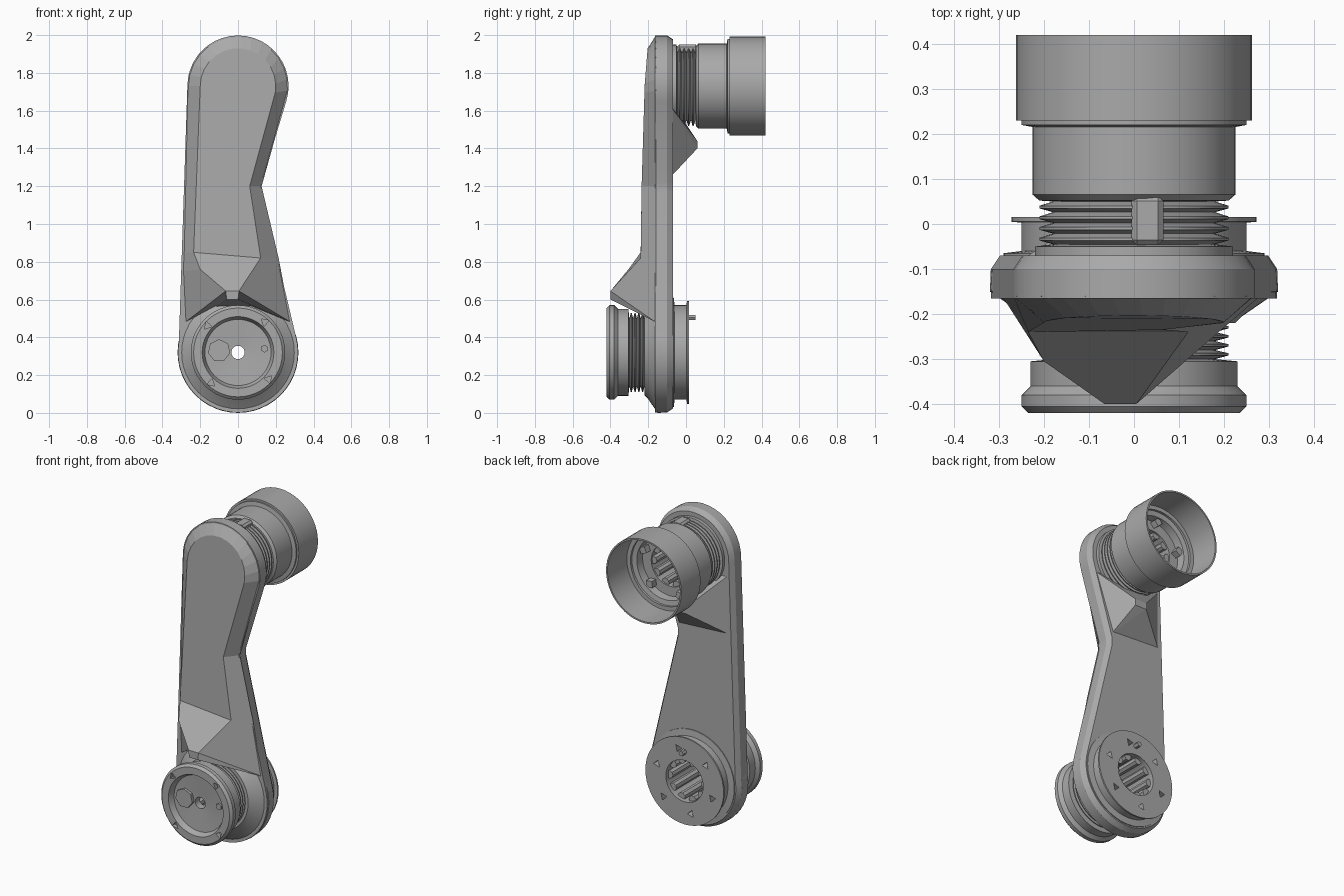
import bpy, bmesh
from math import sin, cos, pi, radians
from mathutils import Matrix, Vector

if "Cube" in bpy.data.objects:
    bpy.data.objects.remove(bpy.data.objects["Cube"])

grey = bpy.data.materials.new("matte_grey")
grey.use_nodes = True
grey.diffuse_color = (0.4, 0.4, 0.4, 1)
grey.node_tree.nodes["Principled BSDF"].inputs["Base Color"].default_value = (0.4, 0.4, 0.4, 1)

TOP_Z, LOW_Z = 1.73, 0.32


def finish(name, bm, smooth=True):
    bmesh.ops.recalc_face_normals(bm, faces=bm.faces)
    mesh = bpy.data.meshes.new(name)
    bm.to_mesh(mesh)
    bm.free()
    mesh.materials.append(grey)
    ob = bpy.data.objects.new(name, mesh)
    bpy.context.collection.objects.link(ob)
    if smooth:
        bpy.ops.object.select_all(action='DESELECT')
        bpy.context.view_layer.objects.active = ob
        ob.select_set(True)
        bpy.ops.object.shade_smooth_by_angle(angle=radians(25))
    return ob


def bridge(bm, a, b):
    for i in range(len(a)):
        j = (i + 1) % len(a)
        bm.faces.new((a[i], a[j], b[j], b[i]))


def lathe(name, profile, z, sides=48):
    """Closed (radius, y) profile turned around the y axis at height z."""
    bm = bmesh.new()
    rings = []
    for k in range(sides):
        a = 2 * pi * k / sides
        rings.append([bm.verts.new((r * cos(a), y, z + r * sin(a))) for r, y in profile])
    for k in range(sides):
        bridge(bm, rings[k], rings[(k + 1) % sides])
    return finish(name, bm)


def rods(name, z, count, dist, radius, y0, y1, sides=8, turn=0.0):
    """Ring of small prisms lying along the y axis."""
    bm = bmesh.new()
    for k in range(count):
        a = turn + 2 * pi * k / count
        place = (Matrix.Translation((dist * cos(a), (y0 + y1) / 2, z + dist * sin(a)))
                 @ Matrix.Rotation(-a, 4, 'Y') @ Matrix.Rotation(pi / 2, 4, 'X'))
        bmesh.ops.create_cone(bm, cap_ends=True, segments=sides, radius1=radius,
                              radius2=radius, depth=y1 - y0, matrix=place)
    return finish(name, bm, False)


def cut(target, cutter):
    mod = target.modifiers.new("cut", 'BOOLEAN')
    mod.operation, mod.solver, mod.object = 'DIFFERENCE', 'EXACT', cutter
    bpy.ops.object.select_all(action='DESELECT')
    bpy.context.view_layer.objects.active = target
    target.select_set(True)
    bpy.ops.object.modifier_apply(modifier=mod.name)
    bpy.data.objects.remove(cutter)


def threads(y0, y1, low=0.18, high=0.21, turns=4):
    step = (y1 - y0) / turns
    pts = [(low, y0)]
    for k in range(turns):
        pts += [(high, y0 + step * (k + 0.35)), (high, y0 + step * (k + 0.6)), (low, y0 + step * (k + 1))]
    return pts


def arc(r, z, a0, a1, n):
    return [(r * cos(radians(a0 + (a1 - a0) * i / n)),
             z + r * sin(radians(a0 + (a1 - a0) * i / n))) for i in range(n + 1)]


# Arm plate: waisted outline with a chamfered back edge
outline = arc(0.268, TOP_Z, -18, 180, 22) + arc(0.318, LOW_Z, 170, 375, 28) + [(0.125, 1.17), (0.125, 1.22)]


def inset(points, d):
    out = []
    for i, p in enumerate(points):
        t = Vector(points[(i + 1) % len(points)]) - Vector(points[i - 1])
        t.normalize()
        out.append((p[0] - t.y * d, p[1] + t.x * d))
    return out


bm = bmesh.new()
layers = []
for pts, y in ((inset(outline, 0.02), -0.07), (outline, -0.1), (outline, -0.165)):
    layers.append([bm.verts.new((x, y, z)) for x, z in pts])
bridge(bm, layers[0], layers[1])
bridge(bm, layers[1], layers[2])
bm.faces.new(layers[0])
bm.faces.new(layers[2])
plate = finish("arm_plate", bm)
cut(plate, rods("plate_bore", LOW_Z, 1, 0, 0.15, -0.3, 0.1, 32))

# Raised front panel, ramping out to a ridge above the lower hub
outer = arc(0.268, TOP_Z, -5, 180, 14) + [(-0.288, 0.85), (-0.293, 0.75), (-0.28, 0.48), (-0.12, 0.56),
                                          (0.08, 0.56), (0.28, 0.48), (0.215, 0.82), (0.125, 1.2)]
inner = [(x, -0.22 + max(0, z - 1.72) * 0.08, z) for x, z in arc(0.2, TOP_Z, -10, 180, 14)]
inner += [(-0.235, -0.24, 0.85), (-0.2, -0.305, 0.76), (-0.065, -0.4, 0.645), (-0.06, -0.4, 0.6),
          (0, -0.4, 0.6), (0.005, -0.4, 0.645), (0.12, -0.24, 0.82), (0.062, -0.235, 1.2)]
bm = bmesh.new()
base = [bm.verts.new((x, -0.16, z)) for x, z in outer]
face = [bm.verts.new(p) for p in inner]
bridge(bm, base, face)
bm.faces.new(base)
bm.faces.new(face[:16] + face[-2:])
bm.faces.new(face[15:18] + face[20:22])
bm.faces.new(face[17:21])
finish("front_panel", bm, False)

# Wedge on the back, under the upper hub
bm = bmesh.new()
for p in ((-0.25, -0.08, 1.27), (0.1, -0.08, 1.25), (0.23, -0.08, 1.62), (-0.25, -0.08, 1.65),
          (-0.04, 0.06, 1.4), (0.04, 0.06, 1.4), (-0.04, 0.06, 1.44), (0.04, 0.06, 1.44),
          (-0.04, -0.05, 1.55), (0.04, -0.05, 1.55)):
    bm.verts.new(p)
bmesh.ops.convex_hull(bm, input=bm.verts)
finish("back_wedge", bm, False)

# Upper hub: collar, threads, sleeve and open cup
upper = [(0.13, -0.09), (0.25, -0.09), (0.25, -0.075), (0.22, -0.07), (0.22, -0.05)]
upper += threads(-0.045, 0.05)
upper += [(0.21, 0.052), (0.225, 0.065), (0.225, 0.23), (0.262, 0.23), (0.262, 0.42), (0.252, 0.42),
          (0.25, 0.22), (0.195, 0.21), (0.19, 0.16), (0.13, 0.16)]
lathe("upper_hub", upper, TOP_Z)
rods("upper_bore_splines", TOP_Z, 10, 0.122, 0.025, -0.08, 0.15)
rods("cup_tabs", TOP_Z, 5, 0.175, 0.028, 0.155, 0.2, 4, 0.4)

# Clip on top of the upper threads
bm = bmesh.new()
bmesh.ops.create_cube(bm, size=1, matrix=Matrix.Translation((0.03, 0.008, 1.925))
                      @ Matrix.Diagonal((0.07, 0.11, 0.05, 1)))
bmesh.ops.bevel(bm, geom=bm.edges[:], offset=0.012, segments=1, affect='EDGES')
finish("thread_clip", bm, False)

# Lower hub: back disc, chamfered ring, threads and front collar
lower = [(0.13, 0.015), (0.272, 0.015), (0.272, 0.005), (0.25, 0.003), (0.25, -0.06), (0.29, -0.065),
         (0.29, -0.085), (0.318, -0.1), (0.32, -0.15), (0.24, -0.205), (0.225, -0.22)]
lower += threads(-0.22, -0.3)
lower += [(0.23, -0.305), (0.23, -0.36), (0.25, -0.38), (0.25, -0.405), (0.235, -0.42), (0.19, -0.42),
          (0.175, -0.385), (0.035, -0.375), (0.035, -0.33), (0.13, -0.32)]
hub = lathe("lower_hub", lower, LOW_Z)
cut(hub, rods("back_notches", LOW_Z, 6, 0.2, 0.025, -0.03, 0.05, 3, 0.3))
cut(hub, rods("front_notches", LOW_Z, 4, 0.215, 0.024, -0.45, -0.395, 3, 0.85))
rods("lower_bore_splines", LOW_Z, 10, 0.122, 0.025, -0.3, -0.01)
rods("front_boss", LOW_Z + 0.01, 1, -0.1, 0.06, -0.395, -0.37, 7)
rods("front_pin", LOW_Z + 0.02, 1, 0.14, 0.02, -0.395, -0.37, 6)
rods("back_peg", LOW_Z, 1, 0.185, 0.016, 0.01, 0.05, 6, pi / 2)
